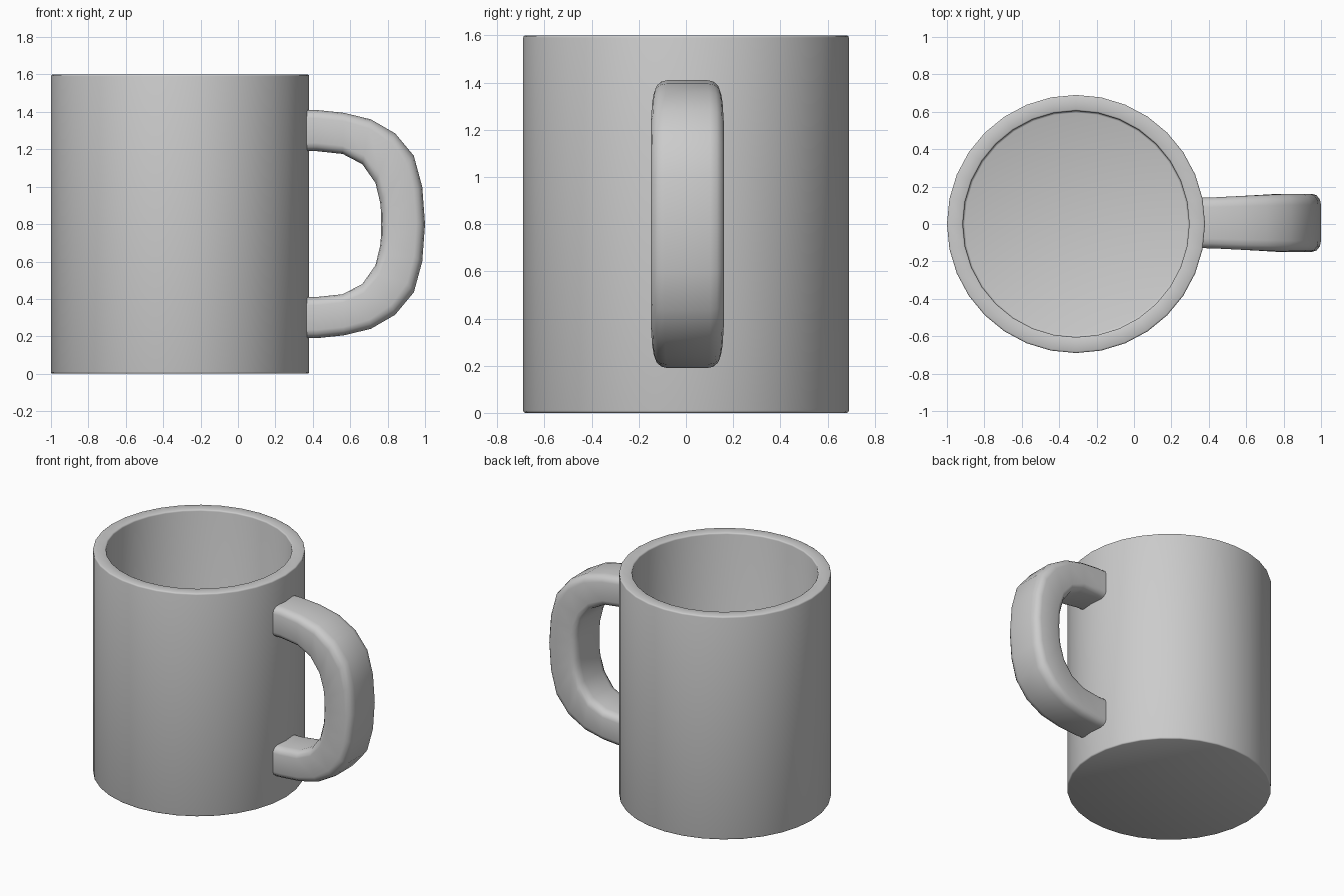
import bpy, bmesh, math

if "Cube" in bpy.data.objects:
    bpy.data.objects.remove(bpy.data.objects["Cube"])

CX, SIDES = -0.31, 32


def finish(bm, name, angle):
    bmesh.ops.recalc_face_normals(bm, faces=bm.faces)
    mesh = bpy.data.meshes.new(name)
    bm.to_mesh(mesh)
    bm.free()
    ob = bpy.data.objects.new(name, mesh)
    bpy.context.collection.objects.link(ob)
    bpy.ops.object.select_all(action='DESELECT')
    ob.select_set(True)
    bpy.context.view_layer.objects.active = ob
    bpy.ops.object.shade_smooth_by_angle(angle=math.radians(angle))
    return ob


def loft(bm, rings):
    # Bridge consecutive closed rings and cap both ends
    loops = [[bm.verts.new(p) for p in ring] for ring in rings]
    for a, b in zip(loops, loops[1:]):
        n = len(a)
        for i in range(n):
            j = (i + 1) % n
            bm.faces.new((a[i], a[j], b[j], b[i]))
    bm.faces.new(loops[0][::-1])
    bm.faces.new(loops[-1])


# Mug body: turned profile from the base, over the rim, to the inside floor
profile = [(0.682, 0), (0.688, 0.003), (0.69, 0.01), (0.69, 1.59),
           (0.688, 1.597), (0.682, 1.6), (0.613, 1.6), (0.607, 1.597),
           (0.605, 1.59), (0.605, 0.11), (0.602, 0.103), (0.595, 0.10)]
bm = bmesh.new()
loft(bm, [[(CX + r * math.cos(2 * math.pi * i / SIDES),
            r * math.sin(2 * math.pi * i / SIDES), z)
           for i in range(SIDES)] for r, z in profile])
finish(bm, "mug_body", 50)

# Handle: outer and inner edge pairs of the upper half, mirrored about z = 0.8
half = [((0.33, 1.41), (0.33, 1.19)), ((0.42, 1.41), (0.42, 1.19)),
        ((0.565, 1.395), (0.56, 1.175)), ((0.71, 1.36), (0.665, 1.12)),
        ((0.84, 1.285), (0.735, 1.02)), ((0.94, 1.165), (0.76, 0.915)),
        ((0.985, 1.0), (0.765, 0.86)), ((1.0, 0.8), (0.765, 0.8))]
mirrored = [tuple((x, 1.6 - z) for x, z in pair) for pair in half[-2::-1]]

# Rounded rectangle cross-section: u across the width, v through the thickness
section = []
for k, (su, sv) in enumerate([(1, 1), (-1, 1), (-1, -1), (1, -1)]):
    for s in range(4):
        a = math.radians(90 * k + 30 * s)
        section.append((su * 0.62 + 0.38 * math.cos(a),
                        sv * 0.60 + 0.40 * math.sin(a)))

rings = []
for (ox, oz), (ix, iz) in half + mirrored:
    mx, mz, dx, dz = (ox + ix) / 2, (oz + iz) / 2, (ox - ix) / 2, (oz - iz) / 2
    w = 0.135 + 0.02 * min(1, max(0, (mx - 0.4) / 0.4))
    rings.append([(mx + dx * v, 0.006 + w * u, mz + dz * v) for u, v in section])
bm = bmesh.new()
loft(bm, rings)
finish(bm, "handle", 50)
